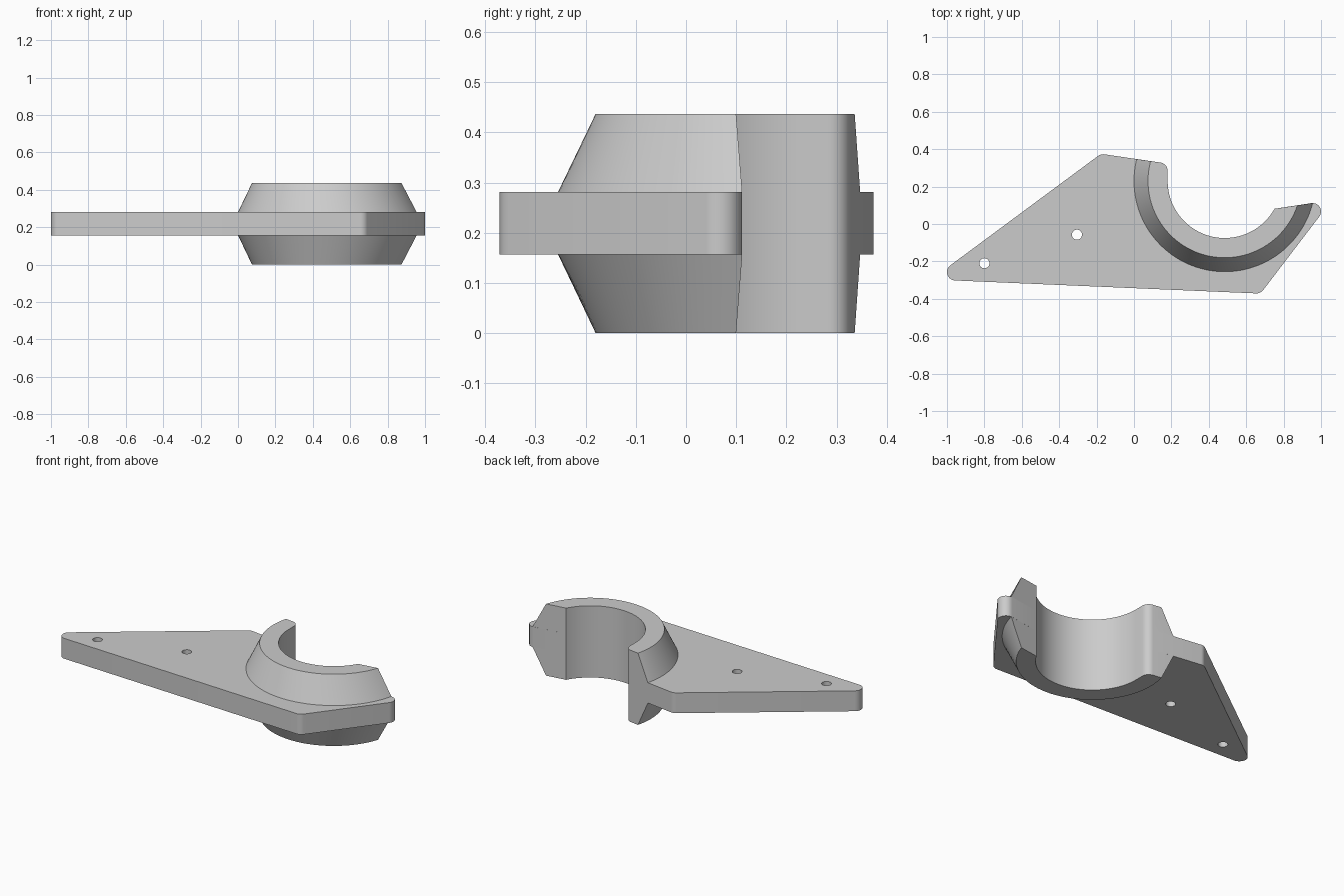
import bpy, bmesh, math
from mathutils import Vector

old = bpy.data.objects.get("Cube")
if old:
    bpy.data.objects.remove(old, do_unlink=True)

grey = bpy.data.materials.new("light grey")
grey.use_nodes = True
colour = (0.6, 0.6, 0.6, 1)
grey.diffuse_color = colour
grey.node_tree.nodes["Principled BSDF"].inputs["Base Color"].default_value = colour

HUB = Vector((0.485, 0.23))       # axis of the open bearing collar
BORE, BASE_R, RIM_R = 0.305, 0.485, 0.41
ROUND = 0.045                     # corner radius of the plate
LOW, HIGH, TOP = 0.157, 0.281, 0.437


def arc(centre, radius, a0, a1, steps):
    """Points along an arc, angles in radians."""
    angles = [a0 + (a1 - a0) * i / steps for i in range(steps + 1)]
    return [centre + radius * Vector((math.cos(a), math.sin(a))) for a in angles]


def corner(centre, way_in, way_out):
    """Rounded convex corner between two counter-clockwise edge directions."""
    a0 = math.atan2(-way_in.x, way_in.y)
    a1 = math.atan2(-way_out.x, way_out.y)
    return arc(centre, ROUND, a0, a0 + (a1 - a0) % math.tau, 10)


def end_angle(radius, point, slope, side):
    """Angle at which a hub circle meets the sloping cut of one jaw."""
    d = Vector((1, slope)).normalized()
    rel = point - HUB
    b = rel.dot(d)
    t = -b + side * math.sqrt(b * b - rel.length_squared + radius * radius)
    hit = rel + t * d
    return math.atan2(hit.y, hit.x)


def right_end(radius):
    return end_angle(radius, Vector((0.955, 0.112)), 0.15, 1)


def left_end(radius):
    return end_angle(radius, Vector((0, 0.349)), -0.147, -1) - math.tau


def prism(name, lower, z0, upper, z1, caps):
    """Join matching loops at two heights and fill the chosen ends."""
    bm = bmesh.new()
    rims = ([], [])
    for lo, hi in zip(lower, upper):
        a = [bm.verts.new((p.x, p.y, z0)) for p in lo]
        b = [bm.verts.new((p.x, p.y, z1)) for p in hi]
        for i in range(len(a)):
            j = (i + 1) % len(a)
            bm.faces.new((a[i], a[j], b[j], b[i]))
            rims[0].append(bm.edges.get((a[i], a[j])))
            rims[1].append(bm.edges.get((b[i], b[j])))
    for c in caps:
        bmesh.ops.triangle_fill(bm, edges=rims[c], use_beauty=True)
    bmesh.ops.recalc_face_normals(bm, faces=bm.faces)
    mesh = bpy.data.meshes.new(name)
    bm.to_mesh(mesh)
    bm.free()
    mesh.materials.append(grey)
    ob = bpy.data.objects.new(name, mesh)
    bpy.context.collection.objects.link(ob)
    bpy.ops.object.select_all(action='DESELECT')
    ob.select_set(True)
    bpy.context.view_layer.objects.active = ob
    bpy.ops.object.shade_smooth_by_angle(angle=math.radians(25))
    return ob


# Inner edge: bore, short straight jaw and its rounded corner
tail, foot, jaw, knee, shoulder = (Vector(p) for p in (
    (-0.955, -0.257), (0.655, -0.326), (0.955, 0.067), (0.135, 0.284), (-0.165, 0.328)))
inner = arc(HUB, BORE, right_end(BORE), -math.pi, 64)
inner += corner(knee, Vector((0, 1)), shoulder - knee)

# Mounting plate with two screw holes
outline = corner(tail, tail - shoulder, foot - tail)
outline += corner(foot, foot - tail, jaw - foot)
outline += corner(jaw, jaw - foot, Vector((-1, -0.15)))
outline += inner
outline += corner(shoulder, shoulder - knee, tail - shoulder)
holes = [arc(Vector(c), 0.027, 0, math.tau, 24)[:-1]
         for c in ((-0.8, -0.21), (-0.305, -0.057))]
loops = [outline] + holes
prism("mounting_plate", loops, LOW, loops, HIGH, (0, 1))


# Tapered collar halves above and below the plate
def collar_loop(radius):
    return inner + arc(HUB, radius, left_end(radius), right_end(radius), 80)


wide, narrow = [collar_loop(BASE_R)], [collar_loop(RIM_R)]
prism("upper_collar", wide, HIGH, narrow, TOP, (1,))
prism("lower_collar", narrow, 0, wide, LOW, (0,))
